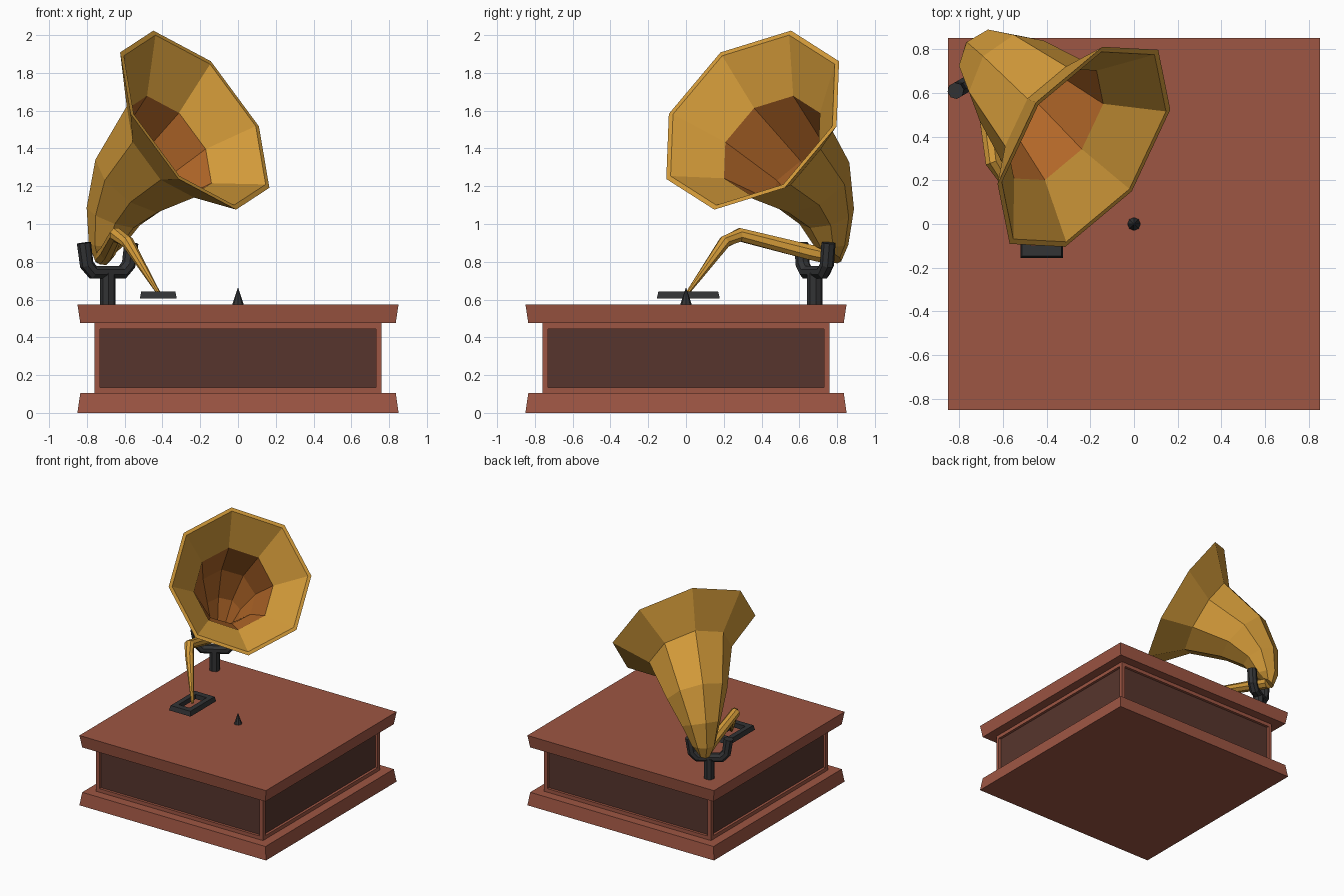
import bpy, bmesh, math
from mathutils import Vector, Matrix

if "Cube" in bpy.data.objects:
    bpy.data.objects.remove(bpy.data.objects["Cube"])


def material(name, r, g, b):
    m = bpy.data.materials.new(name)
    m.diffuse_color = (r, g, b, 1)
    m.use_nodes = True
    m.node_tree.nodes["Principled BSDF"].inputs["Base Color"].default_value = m.diffuse_color
    return m


wood = material("red wood", 0.34, 0.092, 0.056)
panel = material("dark wood panel", 0.095, 0.036, 0.026)
gold = material("brass", 0.66, 0.33, 0.042)
copper = material("horn throat copper", 0.46, 0.14, 0.022)
iron = material("dark iron", 0.032, 0.033, 0.035)


def finish(name, bm, mats):
    bmesh.ops.recalc_face_normals(bm, faces=bm.faces)
    me = bpy.data.meshes.new(name)
    bm.to_mesh(me)
    bm.free()
    for m in mats:
        me.materials.append(m)
    ob = bpy.data.objects.new(name, me)
    bpy.context.collection.objects.link(ob)
    return ob


def loft(name, rings, mats, seg_mat=lambda i: 0, loop=False):
    """Skin a list of point rings; ends are capped unless loop closes it."""
    bm = bmesh.new()
    vs = [[bm.verts.new(p) for p in ring] for ring in rings]
    n = len(vs[0])
    for i in range(len(vs) if loop else len(vs) - 1):
        a, b = vs[i], vs[(i + 1) % len(vs)]
        for k in range(n):
            f = bm.faces.new((a[k], a[(k + 1) % n], b[(k + 1) % n], b[k]))
            f.material_index = seg_mat(i)
    if not loop:
        bm.faces.new(vs[0]).material_index = seg_mat(0)
        bm.faces.new(vs[-1]).material_index = seg_mat(len(vs) - 2)
    return finish(name, bm, mats)


def rect(hx, hy, z, cx=0, cy=0):
    return [(cx + sx * hx, cy + sy * hy, z) for sx, sy in ((-1, -1), (1, -1), (1, 1), (-1, 1))]


def circle(c, u, s, r, n=8, roll=0.0):
    return [Vector(c) + r * (math.cos(t) * u + math.sin(t) * s)
            for t in (roll + 2 * math.pi * k / n for k in range(n))]


def tube(name, pts, radii, mats, side, n=8):
    """Tube along a path lying roughly in the plane perpendicular to side."""
    pts = [Vector(p) for p in pts]
    rings = []
    for i, p in enumerate(pts):
        d0 = (p - pts[max(i - 1, 0)]).normalized()
        d1 = (pts[min(i + 1, len(pts) - 1)] - p).normalized()
        t = (d0 + d1).normalized()
        s = (side - side.dot(t) * t).normalized()
        rings.append(circle(p, s.cross(t), s, radii[i], n, math.pi / n))
    return loft(name, rings, mats)


# Cabinet: plinth, panelled body, lid
loft("plinth", [rect(0.85, 0.85, 0), rect(0.835, 0.835, 0.105)], [wood])
loft("lid", [rect(0.835, 0.835, 0.475), rect(0.85, 0.85, 0.575)], [wood])
bm = bmesh.new()
bmesh.ops.create_cube(bm, size=1, matrix=Matrix.Translation((0, 0, 0.29))
                      @ Matrix.Diagonal((1.52, 1.52, 0.37, 1)))
bm.normal_update()
sides = [f for f in bm.faces if abs(f.normal.z) < 0.5]
bmesh.ops.inset_individual(bm, faces=sides, thickness=0.042, depth=0)
bmesh.ops.inset_individual(bm, faces=sides, thickness=0.001, depth=-0.02)
for f in sides:
    f.material_index = 1
finish("cabinet_body", bm, [wood, panel])

# Turntable spindle
up = Vector((0, 0, 1))
X, Y = Vector((1, 0, 0)), Vector((0, 1, 0))
loft("spindle", [circle((0, 0, 0.575), X, Y, 0.03), circle((0, 0, 0.66), X, Y, 0.002)], [iron])

# Needle head: open rectangular frame floating over the lid
hx, hy = -0.422, 0.012
loft("needle_head", [rect(0.098, 0.167, 0.605, hx, hy), rect(0.09, 0.158, 0.643, hx, hy),
                     rect(0.05, 0.11, 0.643, hx, hy), rect(0.05, 0.11, 0.605, hx, hy)],
     [iron], loop=True)

# Fork stand holding the horn
post = Vector((-0.69, 0.682, 0))
fdir = Vector((0.866, 0.5, 0))
loft("stand_post", [circle(post + up * z, fdir, up.cross(fdir), 0.041, 8, math.pi / 8)
                    for z in (0.57, 0.74)], [iron])
half = [(0.09, 0.745), (0.128, 0.785), (0.145, 0.9)]
path = [(-d, z) for d, z in reversed(half)] + half
tube("stand_fork", [post + fdir * d + up * z for d, z in path], [0.038] * 6,
     [iron], up.cross(fdir))

# Tone arm running from the needle head to the foot of the horn
tube("tone_arm",
     [(-0.418, 0.005, 0.63), (-0.585, 0.205, 0.905), (-0.645, 0.285, 0.943),
      (-0.69, 0.65, 0.852), (-0.715, 0.775, 0.825)],
     [0.01, 0.034, 0.038, 0.043, 0.045], [gold], X)

# Horn: octagonal sections (centre, tilt of axis, radius), turning towards the front right
ahead = Vector((0.816, -0.578, 0))
side = Vector((0.578, 0.816, 0))
sections = [((-0.71, 0.775, 0.82), 125, 0.05),
            ((-0.70, 0.77, 0.885), 85, 0.09),
            ((-0.66, 0.745, 1.04), 66, 0.15),
            ((-0.56, 0.655, 1.22), 47, 0.235),
            ((-0.36, 0.455, 1.415), 32, 0.325),
            ((-0.229, 0.353, 1.55), 32, 0.56)]


def horn_ring(c, tilt, r):
    t = math.radians(tilt)
    return circle(c, up * math.cos(t) - ahead * math.sin(t), side, r, 8, math.radians(4))


rings = [horn_ring(*s) for s in sections]
rings += [horn_ring(c, t, r - (0.028 if r > 0.5 else 0.014)) for c, t, r in reversed(sections[1:])]
loft("horn", rings, [gold, copper], lambda i: 1 if i >= 7 else 0)
